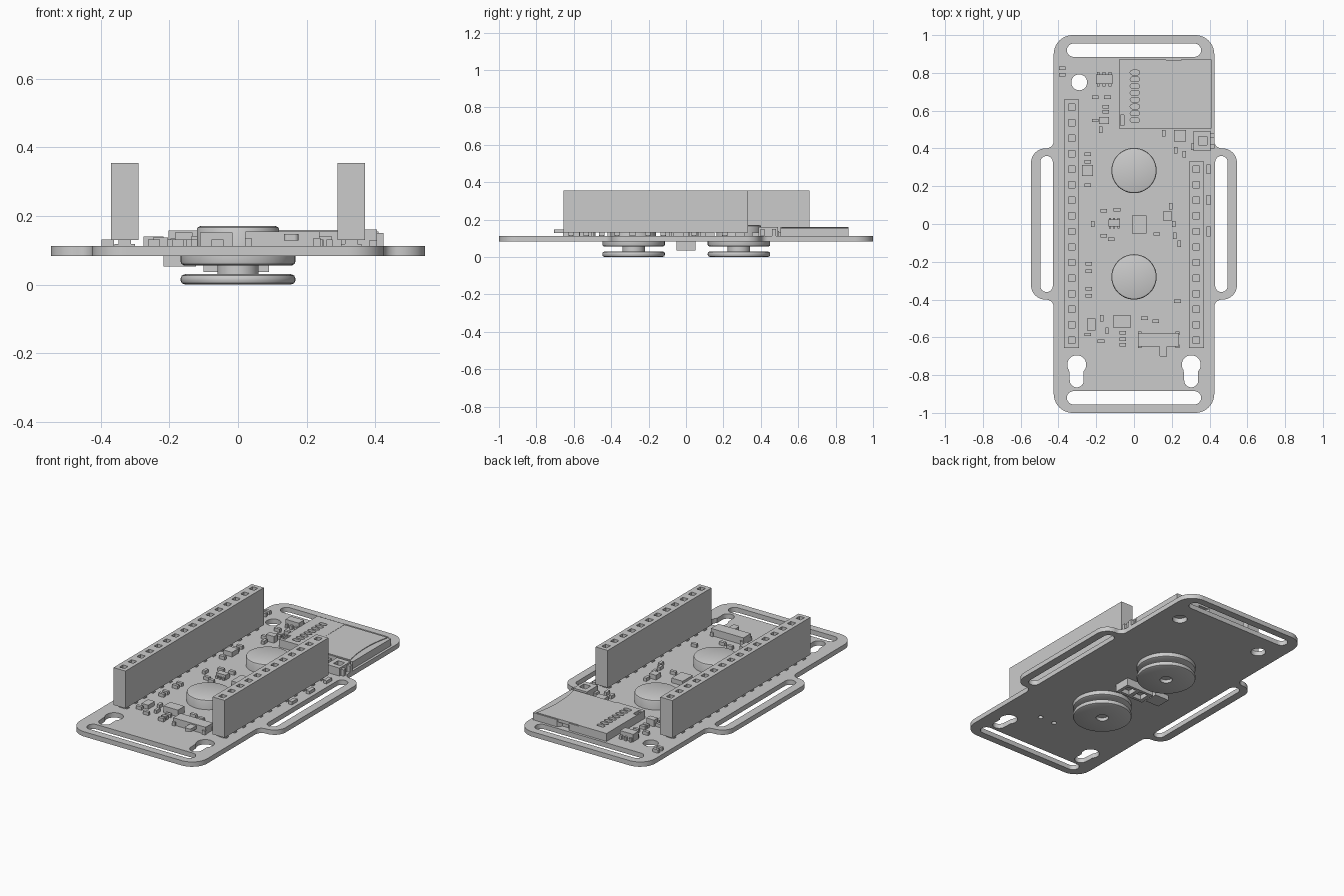
import bpy, bmesh, math
from mathutils import Vector, Matrix

cube = bpy.data.objects.get("Cube")
if cube:
    bpy.data.objects.remove(cube, do_unlink=True)

grey = bpy.data.materials.new("plain grey")
grey.use_nodes = True
tone = (0.6, 0.6, 0.6, 1)
grey.diffuse_color = tone
grey.node_tree.nodes["Principled BSDF"].inputs["Base Color"].default_value = tone

BOTTOM, TOP = 0.083, 0.112


def finish(name, bm, smooth=False):
    bmesh.ops.remove_doubles(bm, verts=bm.verts, dist=1e-5)
    bmesh.ops.recalc_face_normals(bm, faces=bm.faces)
    for f in bm.faces:
        f.smooth = False
    mesh = bpy.data.meshes.new(name)
    bm.to_mesh(mesh)
    bm.free()
    mesh.materials.append(grey)
    ob = bpy.data.objects.new(name, mesh)
    bpy.context.scene.collection.objects.link(ob)
    if smooth:
        bpy.ops.object.select_all(action='DESELECT')
        ob.select_set(True)
        bpy.context.view_layer.objects.active = ob
        bpy.ops.object.shade_smooth_by_angle(angle=math.radians(35))
    return ob


def boxes(name, rects, z0, z1):
    """Several upright boxes given as (x, y, width, depth)."""
    bm = bmesh.new()
    for x, y, w, d in rects:
        m = Matrix.Translation((x, y, (z0 + z1) / 2)) @ Matrix.Diagonal((w, d, z1 - z0, 1))
        bmesh.ops.create_cube(bm, size=1, matrix=m)
    return finish(name, bm)


def fillet(corners, steps=8):
    """Round each (x, y, radius) corner of a polygon."""
    out = []
    for i, (x, y, r) in enumerate(corners):
        p = Vector((x, y))
        if not r:
            out.append(p)
            continue
        u = (Vector(corners[i - 1][:2]) - p).normalized()
        v = (Vector(corners[(i + 1) % len(corners)][:2]) - p).normalized()
        half = u.angle(v) / 2
        c = p + (u + v).normalized() * r / math.sin(half)
        t = r / math.tan(half)
        a, b = (p + u * t - c).normalized(), (p + v * t - c).normalized()
        out += [c + a.lerp(b, k / steps).normalized() * r for k in range(steps + 1)]
    return out


def rect(x, y, w, d, r=0):
    w, d = w / 2, d / 2
    return fillet([(x - w, y - d, r), (x + w, y - d, r), (x + w, y + d, r), (x - w, y + d, r)])


def pill(x, y, w, d):
    return rect(x, y, w, d, min(w, d) * 0.49)


def arc(x, y, r, start=0, end=360, n=32):
    angles = [math.radians(start + (end - start) * k / n) for k in range(n)]
    return [Vector((x + r * math.cos(a), y + r * math.sin(a))) for a in angles]


def plate(name, loops, z0, z1, smooth=False):
    """Extruded outline; the loops after the first are holes."""
    cu = bpy.data.curves.new(name + "_outline", 'CURVE')
    cu.dimensions, cu.fill_mode, cu.extrude = '2D', 'BOTH', (z1 - z0) / 2
    for pts in loops:
        s = cu.splines.new('POLY')
        s.points.add(len(pts) - 1)
        for q, p in zip(s.points, pts):
            q.co = (p.x, p.y, 0, 1)
        s.use_cyclic_u = True
    tmp = bpy.data.objects.new(name + "_outline", cu)
    bpy.context.scene.collection.objects.link(tmp)
    graph = bpy.context.evaluated_depsgraph_get()
    mesh = bpy.data.meshes.new_from_object(tmp.evaluated_get(graph))
    bm = bmesh.new()
    bm.from_mesh(mesh)
    bmesh.ops.translate(bm, verts=bm.verts, vec=(0, 0, (z0 + z1) / 2))
    bpy.data.objects.remove(tmp, do_unlink=True)
    bpy.data.curves.remove(cu)
    bpy.data.meshes.remove(mesh)
    return finish(name, bm, smooth)


def lathe(name, x, y, profile):
    bm = bmesh.new()
    vs = [bm.verts.new((r, 0, z)) for r, z in profile]
    es = [bm.edges.new(pair) for pair in zip(vs, vs[1:])]
    bmesh.ops.spin(bm, geom=vs + es, cent=(0, 0, 0), axis=(0, 0, 1),
                   angle=math.tau, steps=48)
    bmesh.ops.translate(bm, verts=bm.verts, vec=(x, y, 0))
    return finish(name, bm, True)


# Circuit board with strap wings, slots, keyholes and screw holes
quarter = [(0.425, 1, 0.1), (0.425, 0.4, 0.04), (0.545, 0.4, 0.075)]
right = quarter + [(x, -y, r) for x, y, r in reversed(quarter)]
outline = right + [(-x, y, r) for x, y, r in reversed(right)]
holes = [arc(0.18, -0.61, 0.014), arc(0.08, -0.61, 0.014)]
for s in (-1, 1):
    holes += [pill(0, s * 0.92, 0.71, 0.07), pill(s * 0.463, 0, 0.066, 0.72),
              arc(s * 0.29, 0.75, 0.042),
              arc(s * 0.303, -0.745, 0.05, -45, 225)
              + arc(s * 0.303, -0.828, 0.037, 180, 361, 16)]
plate("circuit_board", [fillet(outline)] + holes, BOTTOM, TOP, True)

# Snap studs: button above, collar, neck and flange below
stud = [(0, 0.02), (0.035, 0.02), (0.035, 0), (0.155, 0), (0.164, 0.004), (0.167, 0.011),
        (0.167, 0.019), (0.164, 0.026), (0.155, 0.03), (0.06, 0.03), (0.06, 0.056),
        (0.158, 0.056), (0.165, 0.06), (0.167, 0.066), (0.167, 0.083), (0.12, 0.083),
        (0.12, 0.16), (0.117, 0.167), (0.11, 0.17), (0, 0.17)]
lathe("rear_snap_stud", 0, 0.283, stud)
lathe("front_snap_stud", 0, -0.28, stud)

# Pin sockets with square openings and feet
PITCH = 0.0822
for name, x, pins in (("right_pin_socket", -0.33, 16), ("left_pin_socket", 0.33, 12)):
    rows = [-0.656 + PITCH * (k + 0.5) for k in range(pins)]
    mid, length = -0.656 + PITCH * pins / 2, PITCH * pins
    plate(name, [rect(x, mid, 0.08, length)] + [rect(x, y, 0.034, 0.034) for y in rows], 0.145, 0.355)
    boxes(name + "_base", [(x, mid, 0.08, length)], 0.13, 0.145)
    boxes(name + "_feet", [(x, y, 0.036, 0.03) for y in rows], TOP, 0.13)
    boxes(name + "_pads", [(x, y, 0.06, 0.022) for y in rows], TOP, 0.118)

# Memory card slot: tray, contact frame and curved card
tray = [(0.105, 0.505), (0.41, 0.505), (0.41, 0.87), (0.25, 0.87), (0.23, 0.845),
        (0.19, 0.845), (0.17, 0.87), (0.105, 0.87)]
plate("card_tray", [[Vector(p) for p in tray]], TOP, 0.155)
windows = [pill(0.005, 0.55 + 0.036 * k, 0.05, 0.024) for k in range(8)]
windows.append(rect(-0.062, 0.55, 0.02, 0.055))
plate("card_contact_frame", [rect(0.0125, 0.6875, 0.185, 0.365)] + windows, 0.135, 0.16)
boxes("card_contact_floor", [(0.0125, 0.6875, 0.185, 0.365)], TOP, 0.135)
card = [Vector((0.105, 0.865)), Vector((0.105, 0.51))]
card += [Vector((0.368 + 0.022 * (k / 6 - 1) ** 2, 0.51 + 0.355 * k / 12)) for k in range(13)]
plate("memory_card", [card], 0.14, 0.159)

# Power socket at the left edge
plate("power_socket", [rect(0.36, 0.44, 0.09, 0.105), rect(0.365, 0.44, 0.045, 0.045)], 0.125, 0.16)
boxes("power_socket_base", [(0.36, 0.44, 0.09, 0.105)], TOP, 0.125)
boxes("power_socket_tabs", [(0.41, 0.41, 0.03, 0.022), (0.41, 0.47, 0.03, 0.022)], TOP, 0.15)

# Slide switch
boxes("switch_body", [(0.13, -0.613, 0.216, 0.07)], TOP, 0.155)
plate("switch_knob", [rect(0.155, -0.67, 0.042, 0.07, 0.012)], 0.128, 0.148)
boxes("switch_tabs", [(0.13 + sx * 0.1, -0.613 + sy * 0.035, 0.02, 0.018)
                      for sx in (-1, 1) for sy in (-1, 1)], TOP, 0.135)


# Chips with legs
def chip(name, x, y, w, d, h):
    boxes(name, [(x, y, w, d)], TOP, TOP + h)
    boxes(name + "_legs", [(x + k * w * 0.36, y + s * d * 0.6, w * 0.17, d * 0.35)
                           for k in (-1, 0, 1) for s in (-1, 1)], TOP, TOP + h / 2)


chip("regulator_chip", -0.158, 0.766, 0.088, 0.05, 0.045)
chip("sensor_chip", -0.105, 0.005, 0.062, 0.036, 0.03)
boxes("square_chips", [(-0.246, 0.283, 0.058, 0.06), (0.243, 0.467, 0.062, 0.062),
                       (0.028, -0.003, 0.075, 0.095), (0.177, 0.042, 0.046, 0.046)], TOP, 0.14)
boxes("tall_parts", [(-0.064, -0.517, 0.095, 0.063), (-0.158, 0.548, 0.052, 0.036)], TOP, 0.152)
boxes("oscillator", [(-0.226, -0.532, 0.044, 0.062)], TOP, 0.137)

# Small passive parts, laid across and lengthwise
across = [(-0.38, 0.825), (-0.38, 0.79), (-0.14, 0.67), (-0.205, 0.67), (-0.15, 0.62),
          (-0.15, 0.595), (-0.205, 0.548), (-0.245, 0.37), (-0.245, 0.33), (-0.245, 0.205),
          (-0.16, 0.07), (-0.09, 0.075), (0.12, -0.053), (-0.16, -0.063), (-0.12, -0.08),
          (-0.24, -0.21), (-0.24, -0.25), (-0.24, -0.343), (-0.24, -0.38), (0.23, -0.41),
          (0.055, -0.5), (0.115, -0.515), (-0.06, -0.575), (-0.06, -0.61), (-0.06, -0.64),
          (-0.175, -0.62), (-0.245, -0.585)]
along = [(0.157, 0.48), (0.22, 0.39), (0.31, 0.41), (0.267, 0.37), (-0.175, 0.5),
         (0.195, 0.095), (0.21, 0), (0.215, -0.063), (0.24, -0.105), (-0.218, 0),
         (-0.17, -0.5), (-0.143, -0.565)]
boxes("passives_across", [(x, y, 0.036, 0.018) for x, y in across], TOP, 0.132)
boxes("passives_along", [(x, y, 0.018, 0.034) for x, y in along], TOP, 0.132)
boxes("edge_lights", [(0.394, y, 0.022, 0.052) for y in (0.29, 0.127, -0.04)], TOP, 0.13)

# Underside: cable connector and a flat chip
plate("cable_connector", [rect(-0.005, 0, 0.19, 0.1), rect(-0.045, 0, 0.06, 0.065),
                          rect(0.04, 0, 0.06, 0.065)], 0.036, 0.065)
boxes("cable_connector_base", [(-0.005, 0, 0.19, 0.1)], 0.065, BOTTOM)
boxes("underside_chip", [(-0.17, 0, 0.095, 0.09)], 0.052, BOTTOM)
